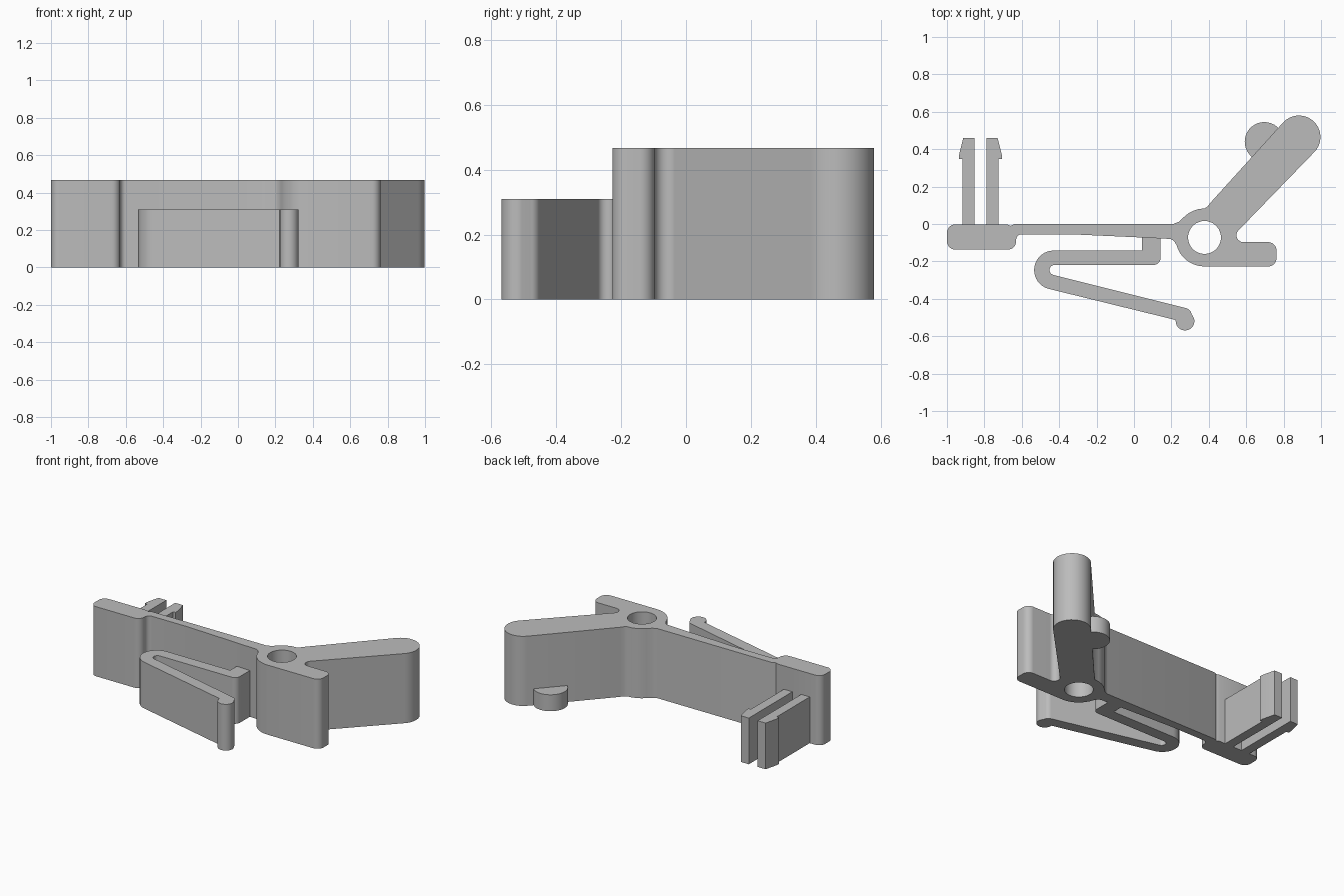
import bpy
from math import cos, sin, radians

cube = bpy.data.objects.get("Cube")
if cube:
    bpy.data.objects.remove(cube, do_unlink=True)

grey = bpy.data.materials.new("plain grey plastic")
grey.use_nodes = True
COLOUR = (0.5, 0.5, 0.5, 1)
grey.diffuse_color = COLOUR
grey.node_tree.nodes["Principled BSDF"].inputs["Base Color"].default_value = COLOUR


def arc(cx, cy, r, start, end):
    """Points along an arc, in steps of about ten degrees."""
    n = max(3, round(abs(end - start) / 10))
    angles = [radians(start + (end - start) * i / n) for i in range(n + 1)]
    return [(cx + r * cos(a), cy + r * sin(a)) for a in angles]


def extrude_profile(name, height, *loops):
    """Solid from a closed outline (further loops are holes), standing on z = 0."""
    curve = bpy.data.curves.new(name + "_profile", "CURVE")
    curve.dimensions = "2D"
    curve.fill_mode = "BOTH"
    curve.extrude = height / 2
    for loop in loops:
        spline = curve.splines.new("POLY")
        spline.points.add(len(loop) - 1)
        for point, (x, y) in zip(spline.points, loop):
            point.co = (x, y, 0, 1)
        spline.use_cyclic_u = True
    ob = bpy.data.objects.new(name, curve)
    bpy.context.collection.objects.link(ob)
    ob.location.z = height / 2
    bpy.ops.object.select_all(action="DESELECT")
    ob.select_set(True)
    bpy.context.view_layer.objects.active = ob
    bpy.ops.object.convert(target="MESH")
    ob = bpy.context.object
    ob.name = name
    # Weld the caps to the walls
    bpy.ops.object.mode_set(mode="EDIT")
    bpy.ops.mesh.select_all(action="SELECT")
    bpy.ops.mesh.remove_doubles(threshold=0.0001)
    bpy.ops.mesh.normals_make_consistent(inside=False)
    bpy.ops.object.mode_set(mode="OBJECT")
    ob.data.materials.clear()
    ob.data.materials.append(grey)
    bpy.ops.object.shade_smooth_by_angle(angle=radians(30))
    return ob


FULL, LOW, THIN = 0.467, 0.31, 0.11
HUB = (0.377, -0.072)

# Body: end pad, beam, pivot hub, short arm and lever in one outline
body = (
    arc(-0.955, -0.047, 0.045, 90, 180)
    + arc(-0.955, -0.092, 0.045, 180, 270)
    + arc(-0.675, -0.092, 0.045, 270, 360)
    + arc(-0.6, -0.085, 0.03, 180, 90)
    + [(-0.34, -0.055), (0.04, -0.072), (0.195, -0.08), (0.213, -0.09)]
    + arc(*HUB, 0.155, 195, 270)
    + arc(0.717, -0.182, 0.045, 270, 360)
    + arc(0.717, -0.142, 0.045, 0, 90)
    + arc(0.585, -0.06, 0.037, 270, 135)
    + arc(0.882, 0.465, 0.115, -45, 137)
    + [(0.41, 0.115), (0.395, 0.095)]
    + arc(*HUB, 0.155, 90, 135)
    + [(0.24, 0.012), (0.21, 0), (-0.64, 0), (-0.66, -0.01), (-0.68, -0.002)]
)
extrude_profile("body", FULL, body, arc(*HUB, 0.088, 0, 350))

# Folded spring clip hanging from the beam
spring = (
    [(0.042, -0.065), (0.042, -0.142)]
    + arc(-0.43, -0.246, 0.104, 90, 256)
    + [(0.222, -0.513)]
    + arc(0.273, -0.519, 0.05, 180, 375)
    + arc(0.27, -0.487, 0.038, 10, 76)
    + arc(-0.425, -0.246, 0.027, 256, 90)
    + arc(0.105, -0.182, 0.037, 270, 350)
    + [(0.142, -0.176), (0.142, -0.065)]
)
extrude_profile("spring_clip", LOW, spring)

# Pair of barbed prongs, mirrored about their shared centre line
for name, side in (("left_prong", 1), ("right_prong", -1)):
    offsets = [(0.033, -0.03), (0.096, -0.03), (0.096, 0.348), (0.114, 0.348),
               (0.114, 0.37), (0.092, 0.46), (0.033, 0.46)]
    extrude_profile(name, LOW, [(-0.821 + side * dx, y) for dx, y in offsets])

# Low round stop beside the lever
extrude_profile("lever_stop", THIN, arc(0.697, 0.44, 0.105, 0, 350))
